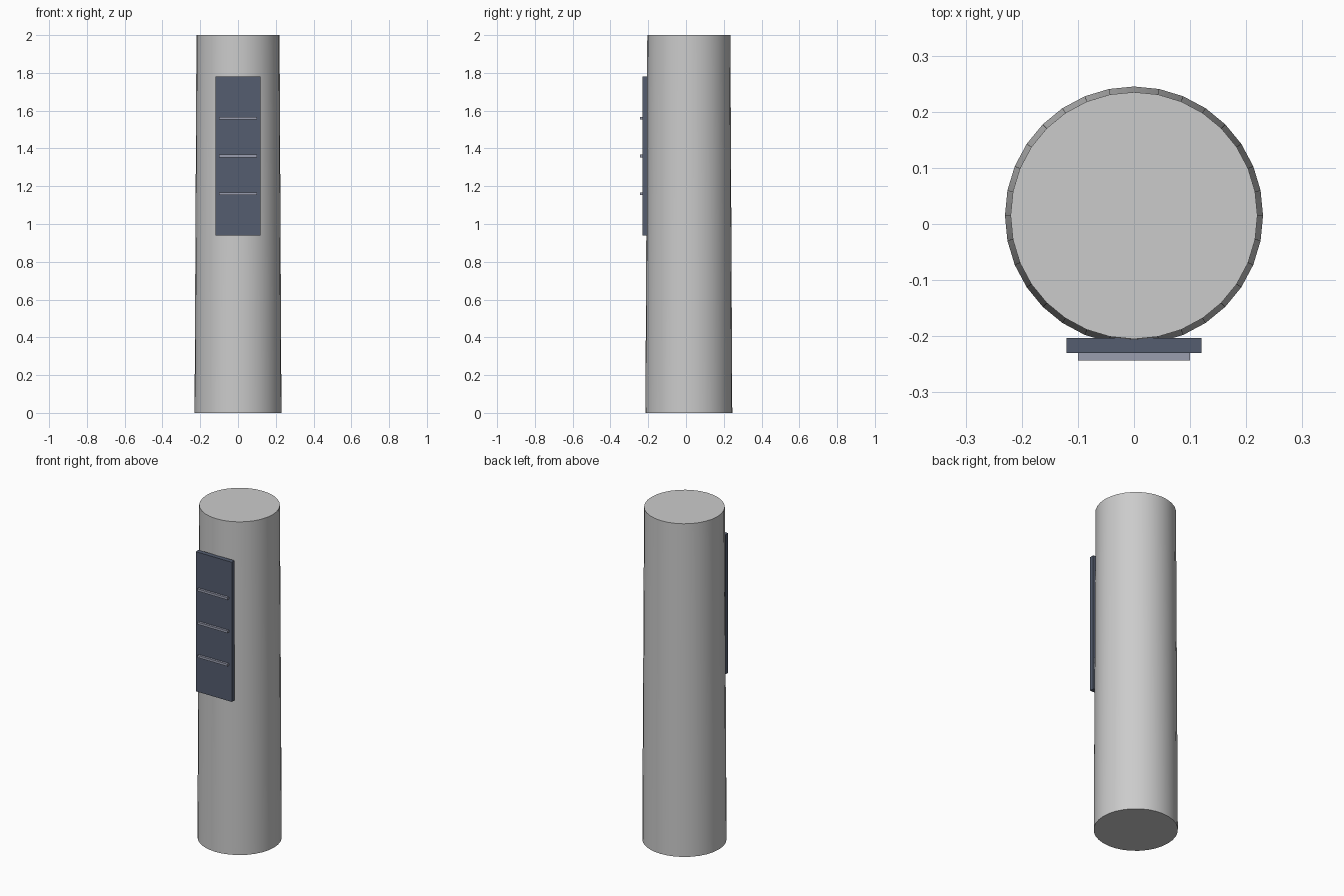
import bpy

if "Cube" in bpy.data.objects:
    bpy.data.objects.remove(bpy.data.objects["Cube"])


def material(name, rgb):
    mat = bpy.data.materials.new(name)
    mat.diffuse_color = (*rgb, 1)
    mat.use_nodes = True
    mat.node_tree.nodes["Principled BSDF"].inputs["Base Color"].default_value = mat.diffuse_color
    return mat


def box(name, x, y, z, mat):
    """Box spanning the given (min, max) ranges."""
    spans = (x, y, z)
    bpy.ops.mesh.primitive_cube_add(size=1, location=[(a + b) / 2 for a, b in spans])
    obj = bpy.context.object
    obj.name = name
    obj.scale = [b - a for a, b in spans]
    bpy.ops.object.transform_apply(location=False, rotation=False, scale=True)
    obj.data.materials.append(mat)
    return obj


panel_mat = material("dark_slate", (0.09, 0.11, 0.16))
slat_mat = material("pale_slate", (0.32, 0.34, 0.43))

# Slightly tapered round column
bpy.ops.mesh.primitive_cone_add(vertices=32, radius1=0.23, radius2=0.22,
                                depth=2, location=(0, 0.015, 1))
column = bpy.context.object
column.name = "column"
bpy.ops.object.shade_smooth_by_angle()

# Flat panel on the front of the column
box("front_panel", (-0.12, 0.12), (-0.23, -0.203), (0.94, 1.78), panel_mat)

# Thin horizontal strips across the panel
for i in range(3):
    z = 1.16 + 0.2 * i
    box(f"panel_strip_{i + 1}", (-0.10, 0.10), (-0.243, -0.228),
        (z - 0.007, z + 0.007), slat_mat)
